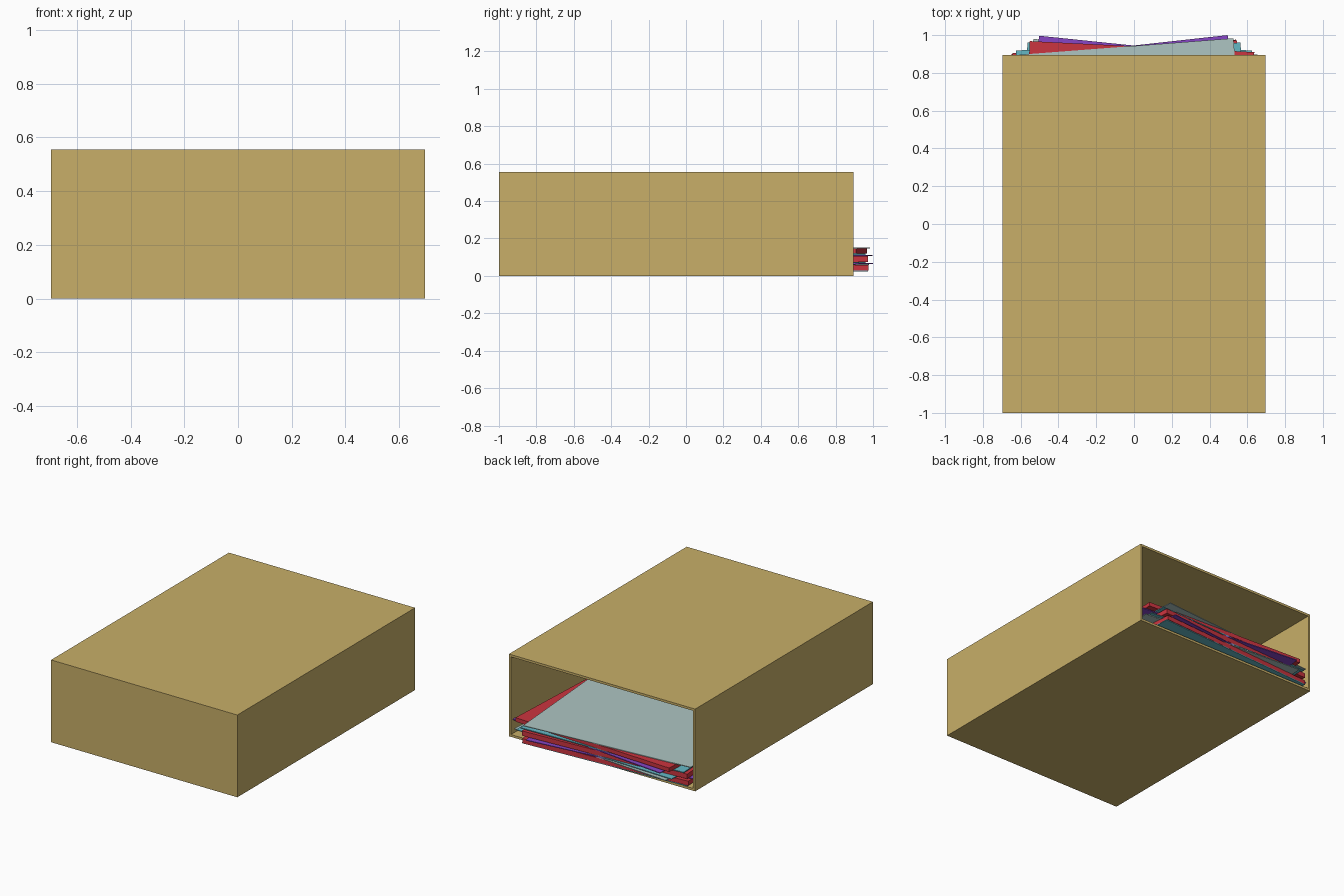
import bpy, bmesh
from math import radians, sin, cos

if "Cube" in bpy.data.objects:
    bpy.data.objects.remove(bpy.data.objects["Cube"])


def material(name, rgb):
    m = bpy.data.materials.new(name)
    m.diffuse_color = (*rgb, 1)
    m.use_nodes = True
    m.node_tree.nodes["Principled BSDF"].inputs["Base Color"].default_value = m.diffuse_color
    return m


CARD = material("cardboard", (0.58, 0.43, 0.14))
RED = material("red", (0.60, 0.035, 0.05))
GREY = material("pale_grey", (0.42, 0.56, 0.54))
BLUE = material("light_blue", (0.13, 0.48, 0.56))
PURPLE = material("purple", (0.24, 0.06, 0.56))


def make_object(name, bm, mat):
    bmesh.ops.recalc_face_normals(bm, faces=bm.faces)
    me = bpy.data.meshes.new(name)
    bm.to_mesh(me)
    bm.free()
    me.materials.append(mat)
    ob = bpy.data.objects.new(name, me)
    bpy.context.collection.objects.link(ob)
    return ob


def cuboid(bm, lo, hi):
    verts = bmesh.ops.create_cube(bm, size=1)["verts"]
    for v in verts:
        for i in range(3):
            v.co[i] = lo[i] if v.co[i] < 0 else hi[i]
    return verts


# Carton: hollow box, open at the back
bm = bmesh.new()
cuboid(bm, (-0.695, -1, 0), (0.695, 0.895, 0.555))
back = max(bm.faces, key=lambda f: f.calc_center_median().y)
bmesh.ops.inset_individual(bm, faces=[back], thickness=0.022)
deep = bmesh.ops.extrude_discrete_faces(bm, faces=[back])["faces"][0]
for v in deep.verts:
    v.co.y = -0.978
make_object("open_carton", bm, CARD)

# Stack of slightly turned folders and sheets: name, material, z range, turn
W, L, CY = 0.595, 0.87, 0.07
layers = [
    ("sheet", BLUE, 0.023, 0.028, 3.2),
    ("folder", RED, 0.028, 0.058, 3.6),
    ("sheet", GREY, 0.059, 0.064, -4.0),
    ("sheet", PURPLE, 0.064, 0.069, 6.3),
    ("sheet", BLUE, 0.069, 0.074, -2.0),
    ("folder", RED, 0.074, 0.106, 3.2),
    ("sheet", PURPLE, 0.107, 0.113, -5.9),
    ("sheet", BLUE, 0.113, 0.119, 2.0),
    ("folder", RED, 0.120, 0.147, -2.8),
    ("sheet", GREY, 0.147, 0.152, 4.4),
]
for i, (kind, mat, z0, z1, turn) in enumerate(layers):
    bm = bmesh.new()
    cuboid(bm, (-W, -L, z0), (W, L, z1))
    ob = make_object(f"{kind}_{i + 1}", bm, mat)
    ob.location.y = CY
    ob.rotation_euler.z = radians(turn)
